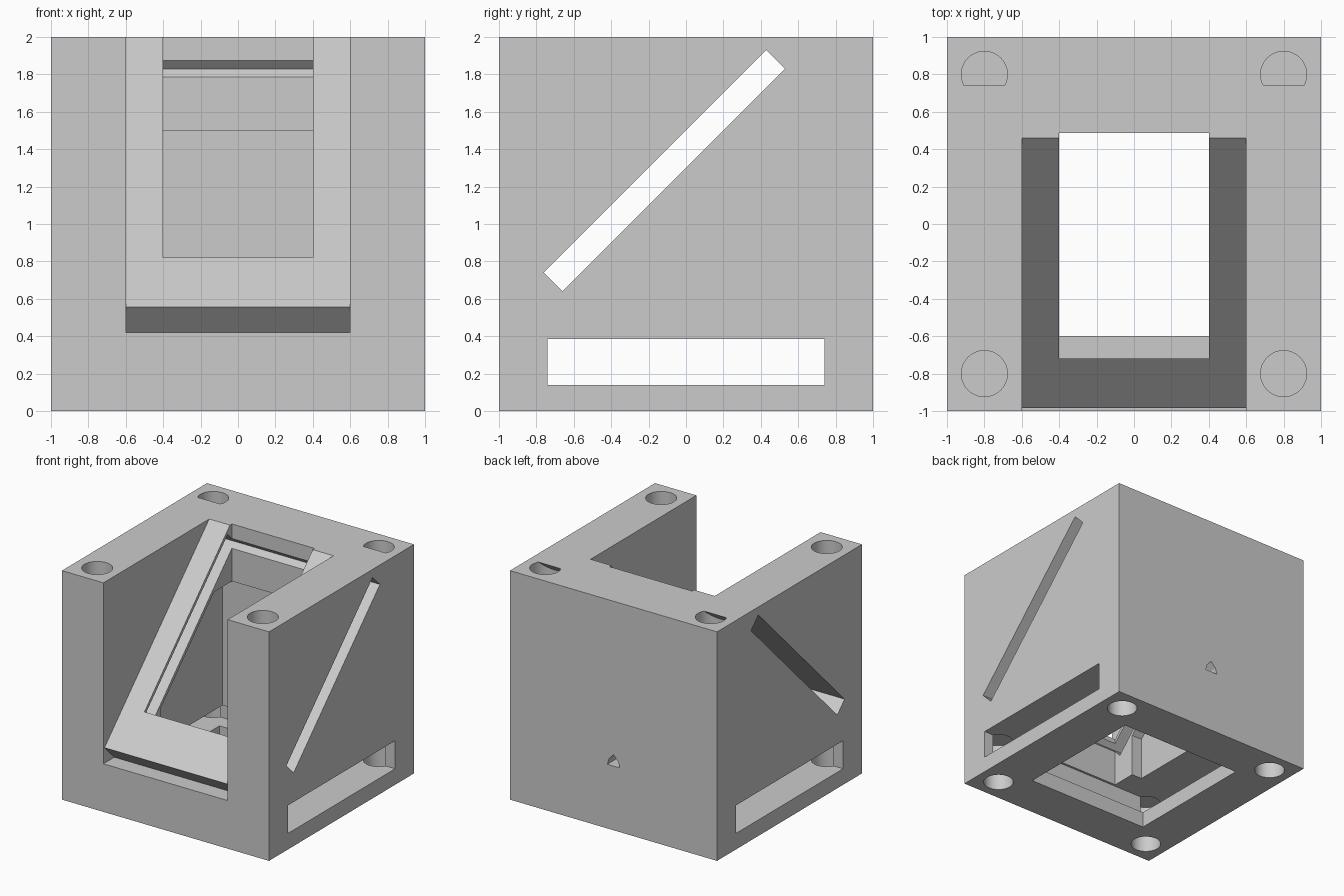
import bpy, bmesh, math
from mathutils import Vector

default = bpy.data.objects.get("Cube")
if default:
    bpy.data.objects.remove(default, do_unlink=True)

grey = bpy.data.materials.new("plain grey")
grey.use_nodes = True
grey.diffuse_color = (0.6, 0.6, 0.6, 1)
grey.node_tree.nodes["Principled BSDF"].inputs["Base Color"].default_value = (0.6, 0.6, 0.6, 1)


def make(name, bm):
    bmesh.ops.recalc_face_normals(bm, faces=bm.faces)
    mesh = bpy.data.meshes.new(name)
    bm.to_mesh(mesh)
    bm.free()
    mesh.materials.append(grey)
    obj = bpy.data.objects.new(name, mesh)
    bpy.context.scene.collection.objects.link(obj)
    return obj


def prism(name, points, start, depth):
    """Extrude a closed outline, given as 3D points, along a vector."""
    bm = bmesh.new()
    offset = Vector(start)
    face = bm.faces.new([bm.verts.new(Vector(p) + offset) for p in points])
    new = bmesh.ops.extrude_face_region(bm, geom=[face])["geom"]
    verts = [g for g in new if isinstance(g, bmesh.types.BMVert)]
    bmesh.ops.translate(bm, verts=verts, vec=depth)
    return make(name, bm)


def side_prism(name, half_width, profile):
    """Side outline (y, z) extruded across x."""
    return prism(name, [(0, y, z) for y, z in profile],
                 (-half_width, 0, 0), (2 * half_width, 0, 0))


def box(name, half_width, y0, y1, z0, z1):
    return side_prism(name, half_width, [(y0, z0), (y1, z0), (y1, z1), (y0, z1)])


def rod_hole(x, y, z0, z1):
    """Round bore, stopped by the underside of the sloping plate at the back."""
    bm = bmesh.new()
    bmesh.ops.create_cone(bm, cap_ends=True, segments=48, radius1=0.123,
                          radius2=0.123, depth=z1 - z0)
    bmesh.ops.translate(bm, verts=bm.verts, vec=(x, y, (z0 + z1) / 2))
    if y > 0 and z1 > 1:
        cut = bmesh.ops.bisect_plane(
            bm, geom=bm.verts[:] + bm.edges[:] + bm.faces[:],
            plane_co=(0, 0.74, 2), plane_no=(0, -1, 1), clear_outer=True)
        edges = [g for g in cut["geom_cut"] if isinstance(g, bmesh.types.BMEdge)]
        bmesh.ops.holes_fill(bm, edges=edges)
    return make("rod_hole", bm)


body = box("mount_body", 1, -1, 1, 0, 2)

cutters = [
    # open front and top, bounded behind by the sloping plate
    side_prism("front_recess", 0.6, [(-1.1, 0.42), (-0.85, 0.42), (-0.985, 0.555),
                                     (0.46, 2), (0.46, 2.1), (-1.1, 2.1)]),
    # chamber below the plate
    side_prism("chamber", 0.5, [(-0.5, 0.36), (0.5, 0.36), (0.5, 1.5),
                                (0.24, 1.5), (-0.5, 0.76)]),
    # window through the plate
    box("plate_window", 0.4, -0.72, 0.487, 0.34, 2.1),
    # sloping and level slots, right through
    side_prism("sloping_slot", 1.1, [(-0.76, 0.74), (-0.66, 0.64),
                                     (0.53, 1.83), (0.43, 1.93)]),
    box("level_slot", 1.1, -0.74, 0.74, 0.14, 0.385),
    # square opening underneath
    box("bottom_opening", 0.6, -0.6, 0.6, -0.1, 0.2),
    # small arched dent in the back
    prism("back_dent", [(-0.06, 0, 0.56), (0.06, 0, 0.56), (0.045, 0, 0.61),
                        (0, 0, 0.66), (-0.045, 0, 0.61)], (0, 0.88, 0), (0, 0.2, 0)),
]
for x in (-0.8, 0.8):
    for y in (-0.8, 0.8):
        cutters.append(rod_hole(x, y, 1.2, 2.1))
        cutters.append(rod_hole(x, y, -0.1, 0.42))

bpy.context.view_layer.objects.active = body
body.select_set(True)
for cutter in cutters:
    mod = body.modifiers.new(cutter.name, "BOOLEAN")
    mod.operation = "DIFFERENCE"
    mod.solver = "EXACT"
    mod.object = cutter
    bpy.ops.object.modifier_apply(modifier=mod.name)
    bpy.data.objects.remove(cutter, do_unlink=True)

bpy.ops.object.shade_smooth_by_angle(angle=math.radians(25))
